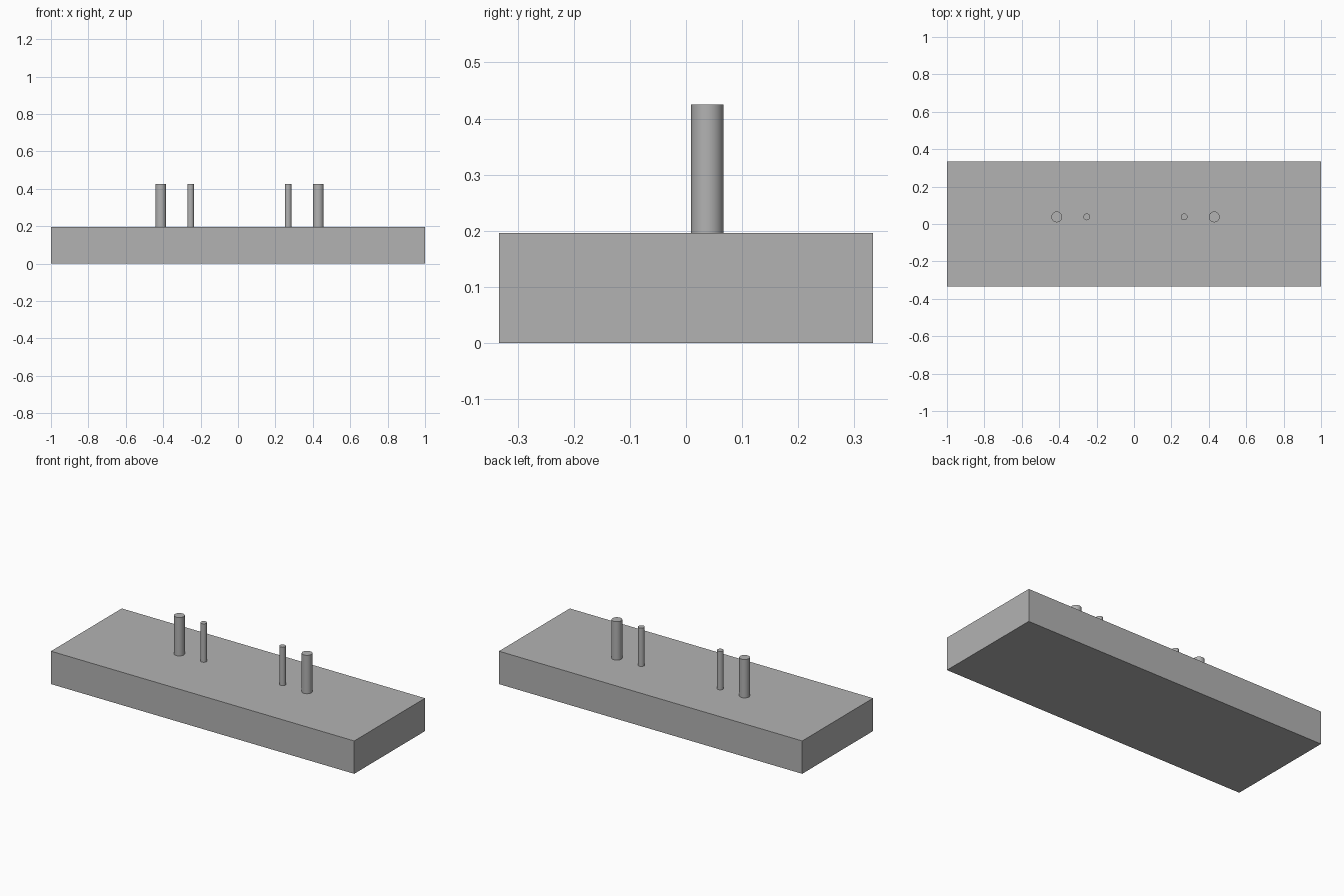
import bpy
import math

cube = bpy.data.objects.get("Cube")
if cube:
    bpy.data.objects.remove(cube, do_unlink=True)

grey = bpy.data.materials.new("plain_grey")
grey.use_nodes = True
colour = (0.45, 0.45, 0.45, 1)
grey.diffuse_color = colour
grey.node_tree.nodes["Principled BSDF"].inputs["Base Color"].default_value = colour

BASE_TOP = 0.196
PEG_TOP = 0.425
PEG_Y = 0.038


def finish(name):
    obj = bpy.context.object
    obj.name = name
    obj.data.materials.append(grey)
    return obj


# Flat rectangular base
bpy.ops.mesh.primitive_cube_add(size=1, location=(0, 0, BASE_TOP / 2))
base = finish("base")
base.scale = (2, 0.667, BASE_TOP)
bpy.ops.object.transform_apply(location=False, rotation=False, scale=True)


# Round upright peg standing on the base
def peg(name, x, radius):
    height = PEG_TOP - BASE_TOP
    bpy.ops.mesh.primitive_cylinder_add(
        vertices=32, radius=radius, depth=height,
        location=(x, PEG_Y, BASE_TOP + height / 2))
    finish(name)
    bpy.ops.object.shade_smooth_by_angle(angle=math.radians(30))


# A thick outer and a thin inner peg on each side
peg("right_outer_peg", -0.413, 0.029)
peg("right_inner_peg", -0.253, 0.018)
peg("left_inner_peg", 0.268, 0.018)
peg("left_outer_peg", 0.429, 0.029)
